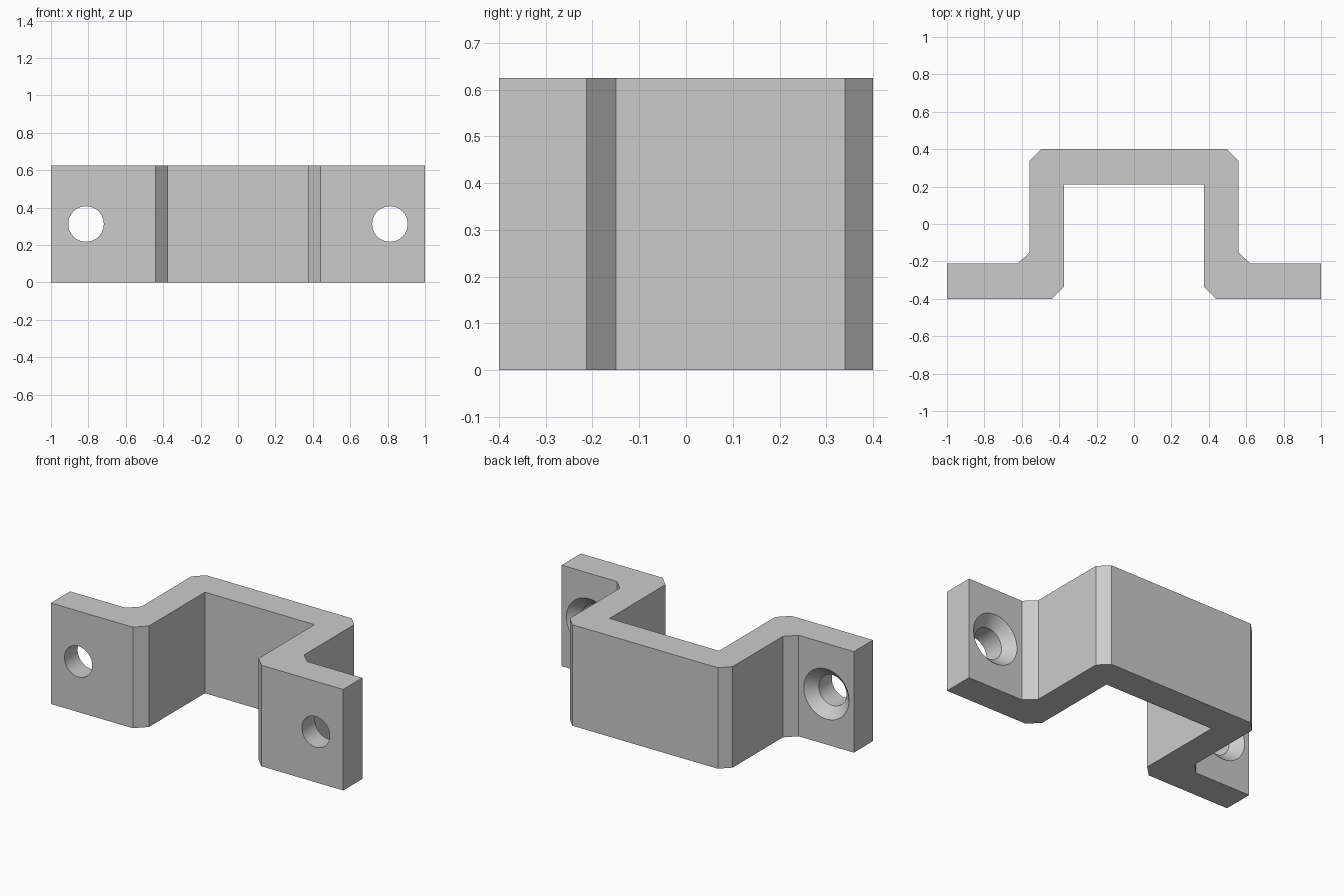
import bpy, bmesh
from math import pi
from mathutils import Matrix

if "Cube" in bpy.data.objects:
    bpy.data.objects.remove(bpy.data.objects["Cube"])

H = 0.625          # bracket height
FACE = -0.2125     # rear face of the mounting flanges
HOLE_X = 0.8125


def finish(bm, name):
    bmesh.ops.recalc_face_normals(bm, faces=bm.faces)
    mesh = bpy.data.meshes.new(name)
    bm.to_mesh(mesh)
    bm.free()
    obj = bpy.data.objects.new(name, mesh)
    bpy.context.collection.objects.link(obj)
    return obj


# Bracket: mirrored hat-shaped profile, extruded upward
half = [(0.375, 0.2125), (0.375, -0.335), (0.44, -0.4), (1, -0.4), (1, FACE),
        (0.6225, FACE), (0.5575, -0.15), (0.5575, 0.34), (0.4975, 0.4)]
profile = half + [(-x, y) for x, y in reversed(half)]
bm = bmesh.new()
base = bm.faces.new([bm.verts.new((x, y, 0)) for x, y in profile])
top = bmesh.ops.extrude_face_region(bm, geom=[base], use_keep_orig=True)
bmesh.ops.translate(bm, vec=(0, 0, H),
                    verts=[v for v in top["geom"] if isinstance(v, bmesh.types.BMVert)])
bracket = finish(bm, "bracket")


# Countersunk screw hole cutter: revolved (radius, y) profile along y
def screw_hole(x, name):
    outline = [(0, -0.5), (0.095, -0.5), (0.095, FACE - 0.06), (0.175, FACE + 0.02), (0, FACE + 0.02)]
    bm = bmesh.new()
    verts = [bm.verts.new((r, y, 0)) for r, y in outline]
    edges = [bm.edges.new(p) for p in zip(verts, verts[1:])]
    bmesh.ops.spin(bm, geom=verts + edges, cent=(0, 0, 0), axis=(0, 1, 0),
                   angle=2 * pi, steps=64)
    bmesh.ops.remove_doubles(bm, verts=bm.verts, dist=1e-5)
    bmesh.ops.transform(bm, matrix=Matrix.Translation((x, 0, H / 2)), verts=bm.verts)
    return finish(bm, name)


bpy.context.view_layer.objects.active = bracket
bracket.select_set(True)
for x, side in ((-HOLE_X, "left"), (HOLE_X, "right")):
    cutter = screw_hole(x, side + "_screw_hole_cutter")
    cutter.hide_render = True
    mod = bracket.modifiers.new(side + "_screw_hole", "BOOLEAN")
    mod.object = cutter
    mod.operation = "DIFFERENCE"
    mod.solver = "EXACT"
    bpy.ops.object.modifier_apply(modifier=mod.name)
    bpy.data.objects.remove(cutter)

# Smooth hole walls, crisp bends
bpy.ops.object.shade_smooth_by_angle(angle=pi / 9)
